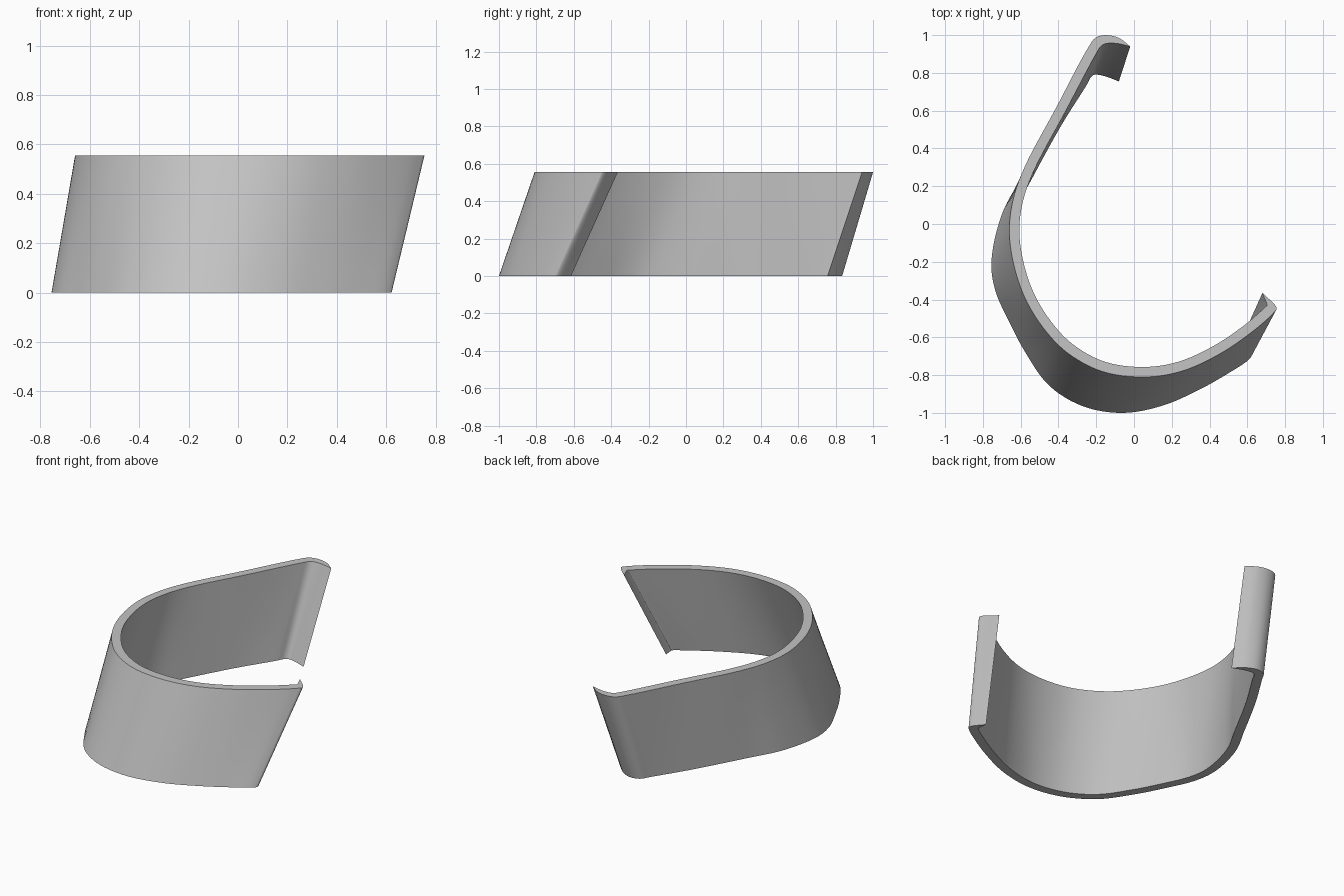
import bpy
import bmesh
import math
from mathutils import Vector

if "Cube" in bpy.data.objects:
    bpy.data.objects.remove(bpy.data.objects["Cube"], do_unlink=True)

HEIGHT = 0.555
WALL = 0.053
LEVELS = 6
STEPS = 6

# Outer edge of the band from the back tip round to the front hook tip
TOP = [(-.02, .94), (-.08, .985), (-.15, 1), (-.205, .985), (-.245, .93),
       (-.41, .62), (-.58, .3), (-.64, .13), (-.66, -.03), (-.64, -.2),
       (-.58, -.385), (-.48, -.55), (-.355, -.68), (-.17, -.78), (.05, -.81),
       (.25, -.78), (.45, -.69), (.62, -.575), (.735, -.475), (.755, -.445),
       (.68, -.365)]
BOTTOM = [(-.08, .755), (-.14, .81), (-.205, .835), (-.26, .82), (-.295, .765),
          (-.43, .55), (-.595, .25), (-.7, .05), (-.755, -.2), (-.735, -.35),
          (-.66, -.52), (-.575, -.68), (-.45, -.855), (-.27, -.965), (-.06, -1),
          (.15, -.962), (.34, -.88), (.5, -.79), (.605, -.72), (.622, -.695),
          (.567, -.615)]


def inner_edge(pts):
    """Offset the outer edge inwards, tapering to nothing at both tips."""
    last = len(pts) - 1
    taper = {0: 0, 1: .6, 2: .85, last: 0}
    out = []
    for i, p in enumerate(pts):
        before = pts[max(i - (2 if i == last - 1 else 1), 0)]
        t = (pts[min(i + 1, last)] - before).normalized()
        out.append(p + Vector((-t.y, t.x)) * WALL * taper.get(i, 1))
    return out


def smooth_path(pts):
    """Centripetal spline through the points."""
    ext = [pts[0] * 2 - pts[1]] + pts + [pts[-1] * 2 - pts[-2]]
    path = []
    for a, b, c, d in zip(ext, ext[1:], ext[2:], ext[3:]):
        d1, d2, d3 = [max(math.sqrt((q - p).length), .001)
                      for p, q in ((a, b), (b, c), (c, d))]
        m1 = ((b - a) / d1 - (c - a) / (d1 + d2) + (c - b) / d2) * d2
        m2 = ((c - b) / d2 - (d - b) / (d2 + d3) + (d - c) / d3) * d2
        for s in range(STEPS):
            t = s / STEPS
            path.append(b * (2*t**3 - 3*t*t + 1) + m1 * (t**3 - 2*t*t + t)
                        + c * (3*t*t - 2*t**3) + m2 * (t**3 - t*t))
    return path + [pts[-1]]


# Loft the wall between the two leaning outlines
top = [Vector(p) for p in TOP]
bottom = [Vector(p) for p in BOTTOM]
bm = bmesh.new()
grids = []
for low, high in ((bottom, top), (inner_edge(bottom), inner_edge(top))):
    low, high = smooth_path(low), smooth_path(high)
    grid = []
    for k in range(LEVELS + 1):
        f = k / LEVELS
        grid.append([bm.verts.new((*p.lerp(q, f), HEIGHT * f))
                     for p, q in zip(low, high)])
    grids.append(grid)


def strip(a, b):
    for i in range(len(a) - 1):
        bm.faces.new((a[i], a[i + 1], b[i + 1], b[i]))


outer, inner = grids
for k in range(LEVELS):
    strip(outer[k], outer[k + 1])
    strip(inner[k + 1], inner[k])
strip(outer[-1], inner[-1])
strip(inner[0], outer[0])

bmesh.ops.remove_doubles(bm, verts=bm.verts, dist=.0005)
bmesh.ops.recalc_face_normals(bm, faces=bm.faces)
mesh = bpy.data.meshes.new("curved_band")
bm.to_mesh(mesh)
bm.free()

# Single grey finish
grey = bpy.data.materials.new("light_grey")
grey.use_nodes = True
colour = (.55, .55, .55, 1)
grey.diffuse_color = colour
grey.node_tree.nodes["Principled BSDF"].inputs["Base Color"].default_value = colour
mesh.materials.append(grey)

band = bpy.data.objects.new("curved_band", mesh)
bpy.context.collection.objects.link(band)
bpy.ops.object.select_all(action='DESELECT')
band.select_set(True)
bpy.context.view_layer.objects.active = band
bpy.ops.object.shade_smooth_by_angle(angle=math.radians(35))
